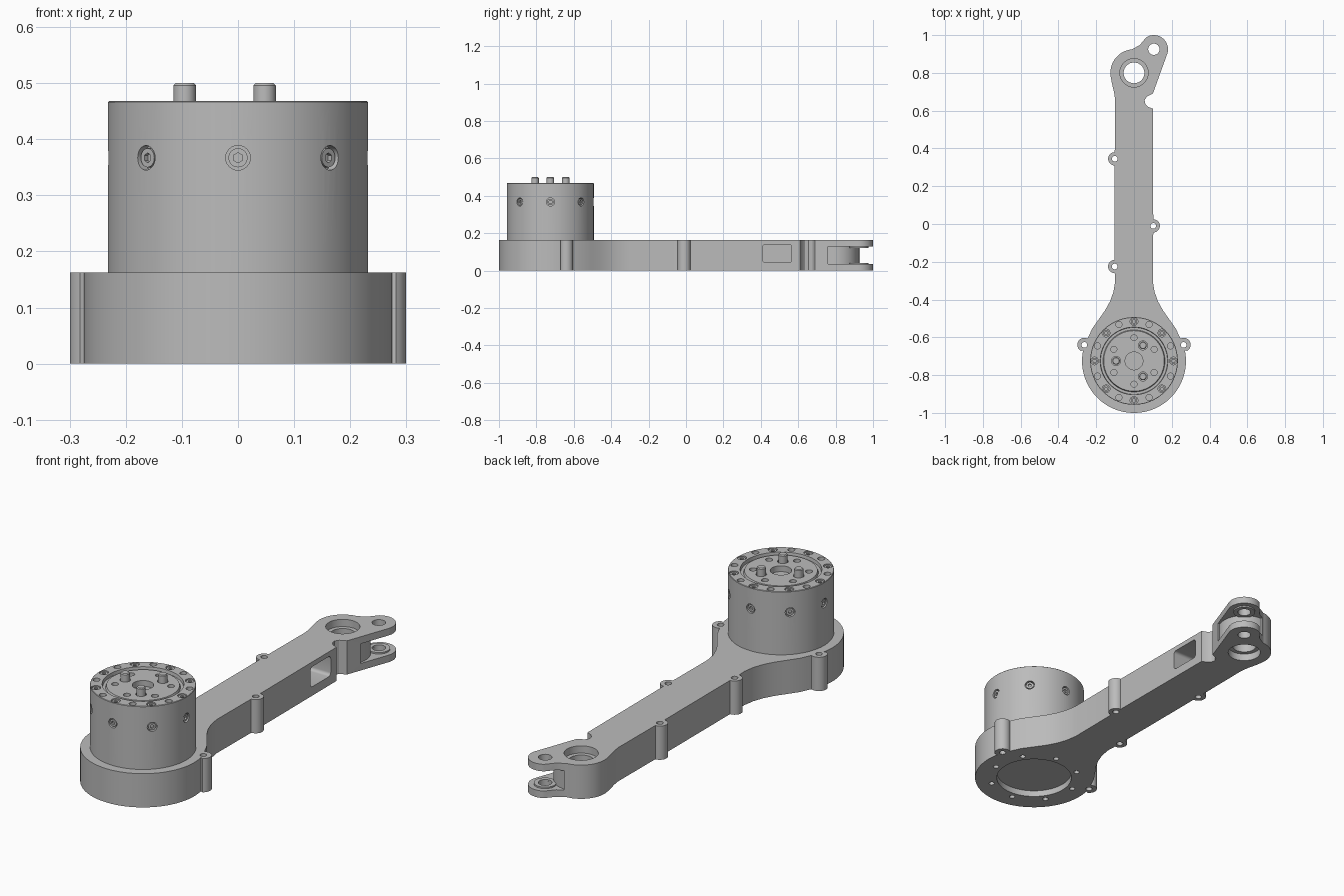
import bpy, bmesh
from math import radians, cos, sin, pi
from mathutils import Matrix, Vector

cube = bpy.data.objects.get("Cube")
if cube:
    bpy.data.objects.remove(cube, do_unlink=True)

grey = bpy.data.materials.new("machined grey")
grey.use_nodes = True
color = (0.5, 0.5, 0.5, 1)
grey.diffuse_color = color
grey.node_tree.nodes["Principled BSDF"].inputs["Base Color"].default_value = color

BASE = Vector((0, -0.725, 0))     # axis of the motor drum
BOSS = Vector((0, 0.8, 0))        # axis of the end bearing
FORK = Vector((0.105, 0.925, 0))  # axis of the fork pin
TOP = 0.163                       # arm thickness
DRUM_R, DRUM_TOP = 0.232, 0.468


def make(name, bm):
    bmesh.ops.recalc_face_normals(bm, faces=bm.faces)
    mesh = bpy.data.meshes.new(name)
    bm.to_mesh(mesh)
    bm.free()
    mesh.materials.append(grey)
    obj = bpy.data.objects.new(name, mesh)
    bpy.context.collection.objects.link(obj)
    return obj


def smooth(obj):
    obj.data.shade_smooth()
    obj.data.set_sharp_from_angle(angle=radians(30))


def arc(c, r, a0, a1, n=16):
    angles = [radians(a0 + (a1 - a0) * i / n) for i in range(n + 1)]
    return [(c[0] + r * cos(a), c[1] + r * sin(a)) for a in angles]


def prism(bm, points, z0, z1, matrix=Matrix()):
    face = bm.faces.new([bm.verts.new(matrix @ Vector((x, y, z0))) for x, y in points])
    ext = bmesh.ops.extrude_face_region(bm, geom=[face])
    shift = matrix.to_3x3() @ Vector((0, 0, z1 - z0))
    bmesh.ops.translate(bm, vec=shift, verts=[v for v in ext["geom"] if isinstance(v, bmesh.types.BMVert)])


def rod(bm, c, r, z0, z1, n=32, matrix=Matrix()):
    prism(bm, arc(c, r, 0, 360 - 360 / n, n - 1), z0, z1, matrix)


def lathe(name, profile, center, steps=96, closed=False):
    bm = bmesh.new()
    vs = [bm.verts.new((r, 0, z)) for r, z in profile]
    es = [bm.edges.new(pair) for pair in zip(vs, vs[1:])]
    if closed:
        es.append(bm.edges.new((vs[-1], vs[0])))
    bmesh.ops.spin(bm, geom=vs + es, cent=(0, 0, 0), axis=(0, 0, 1), angle=2 * pi, steps=steps)
    bmesh.ops.remove_doubles(bm, verts=bm.verts, dist=1e-5)
    bmesh.ops.translate(bm, vec=center, verts=bm.verts)
    obj = make(name, bm)
    smooth(obj)
    return obj


def cut(obj, bm):
    cutter = make("cutter", bm)
    mod = obj.modifiers.new("cut", "BOOLEAN")
    mod.operation, mod.solver, mod.object = "DIFFERENCE", "EXACT", cutter
    bpy.context.view_layer.update()
    result = bpy.data.meshes.new_from_object(obj.evaluated_get(bpy.context.evaluated_depsgraph_get()))
    obj.modifiers.clear()
    obj.data = result
    bpy.data.objects.remove(cutter, do_unlink=True)


def around(r, count, offset=0):
    return [BASE + Matrix.Rotation(radians(offset + 360 * i / count), 3, "Z") @ Vector((r, 0, 0))
            for i in range(count)]


# Arm plate outline, counterclockwise
flare = [(0.245, -0.605), (0.222, -0.555), (0.187, -0.505), (0.153, -0.457),
         (0.127, -0.41), (0.109, -0.36), (0.1, -0.305)]
mirror = lambda pts: [(-x, y) for x, y in reversed(pts)]
lugs = [(0.102, -0.01), (-0.102, 0.345), (-0.102, -0.225)]
base_lugs = [(0.263, -0.64), (-0.263, -0.64)]
ear = arc(base_lugs[0], 0.037, -60, 115)

outline = arc(BASE, 0.275, 168, 372, 72) + ear + flare
outline += arc(lugs[0], 0.035, -90, 90)
outline += [(0.1, 0.61), (0.075, 0.62), (0.06, 0.635), (0.056, 0.655), (0.068, 0.675), (0.1, 0.69)]
outline += arc(FORK, 0.075, -20, 122, 24)
outline += [(0.03, 0.947)] + arc(BOSS, 0.125, 95, 190, 24)
outline += [(-0.117, 0.745), (-0.106, 0.7), (-0.1, 0.66)]
for lug in lugs[1:]:
    outline += arc(lug, 0.035, 90, 270)
outline += mirror(flare) + mirror(ear)

bm = bmesh.new()
prism(bm, outline, 0, TOP)
arm = make("arm", bm)

# Through holes and underside bolt holes
bm = bmesh.new()
for c in lugs + base_lugs:
    rod(bm, c, 0.015, -0.1, 0.3, 20)
rod(bm, FORK, 0.03, -0.1, 0.3)
rod(bm, BOSS, 0.055, -0.1, 0.3, 48)
for c in around(0.205, 8, 35):
    rod(bm, c, 0.013, -0.1, 0.04, 20)
cut(arm, bm)

# Fork slot, side window, bearing seats and underside pocket
bm = bmesh.new()
prism(bm, arc(BOSS, 0.122, -20, 90, 24) + [(0, 1.1), (0.3, 1.1), (0.3, 0.758)], 0.034, 0.129)
window = []
for y, z, a in [(0.55, 0.125, 0), (0.425, 0.125, 90), (0.425, 0.058, 180), (0.55, 0.058, 270)]:
    window += arc((y, z), 0.015, a, a + 90, 5)
prism(bm, window, -0.075, 0.15, Matrix(((0, 0, 1, 0), (1, 0, 0, 0), (0, 1, 0, 0), (0, 0, 0, 1))))
rod(bm, BOSS, 0.075, TOP - 0.035, 0.3, 48)
rod(bm, BOSS, 0.075, -0.1, 0.035, 48)
rod(bm, BASE, 0.174, -0.1, 0.03, 64)
cut(arm, bm)
smooth(arm)

# Raised bushings inside the fork
for name, z0, z1 in [("lower_bushing", 0.03, 0.041), ("upper_bushing", 0.122, 0.133)]:
    lathe(name, [(0.03, z0), (0.05, z0), (0.05, z1), (0.03, z1)], FORK, 40, True)

# Motor drum with recessed output flange
drum = lathe("drum", [(0, 0.16), (DRUM_R, 0.16), (DRUM_R, DRUM_TOP - 0.002), (DRUM_R - 0.002, DRUM_TOP),
                      (0.179, DRUM_TOP), (0.177, 0.452), (0.164, 0.452), (0.16, 0.463),
                      (0.047, 0.463), (0.047, 0.435), (0, 0.435)], BASE)

# Radial frames whose local z points outward at the drum wall
radial = [Matrix.Translation(BASE + Vector((0, 0, 0.367))) @ Matrix.Rotation(radians(45 * i), 4, "Z")
          @ Matrix.Rotation(radians(90), 4, "Y") @ Matrix.Translation((0, 0, DRUM_R)) for i in range(8)]

bm = bmesh.new()
for c in around(0.209, 8):
    rod(bm, c, 0.0205, DRUM_TOP - 0.012, 0.6, 24)
for c in around(0.209, 8, 22.5):
    rod(bm, c, 0.016, DRUM_TOP - 0.03, 0.6, 24)
for c in around(0.123, 6, 30):
    rod(bm, c, 0.016, DRUM_TOP - 0.03, 0.6, 24)
for c in around(0.095, 3, 60):
    rod(bm, c, 0.024, DRUM_TOP - 0.015, 0.6, 24)
for m in radial:
    rod(bm, (0, 0), 0.022, -0.016, 0.03, 24, m)
cut(drum, bm)
smooth(drum)

# Dowel pins on the flange
for i, c in enumerate(around(0.095, 3, 60)):
    lathe(f"dowel_pin_{i + 1}", [(0, 0.44), (0.02, 0.44), (0.02, 0.496), (0.016, 0.5), (0, 0.5)], c, 32)

# Socket-head screws sharing one mesh
bm = bmesh.new()
rod(bm, (0, 0), 0.017, -0.02, -0.004, 24)
screw = make("screw", bm)
bm = bmesh.new()
rod(bm, (0, 0), 0.009, -0.013, 0.05, 6)
cut(screw, bm)
smooth(screw)
frames = radial + [Matrix.Translation(c + Vector((0, 0, DRUM_TOP))) for c in around(0.209, 8)]
for i, m in enumerate(frames):
    copy = bpy.data.objects.new(f"{'side' if i < 8 else 'rim'}_screw_{i % 8 + 1}", screw.data)
    copy.matrix_world = m
    bpy.context.collection.objects.link(copy)
bpy.data.objects.remove(screw, do_unlink=True)
